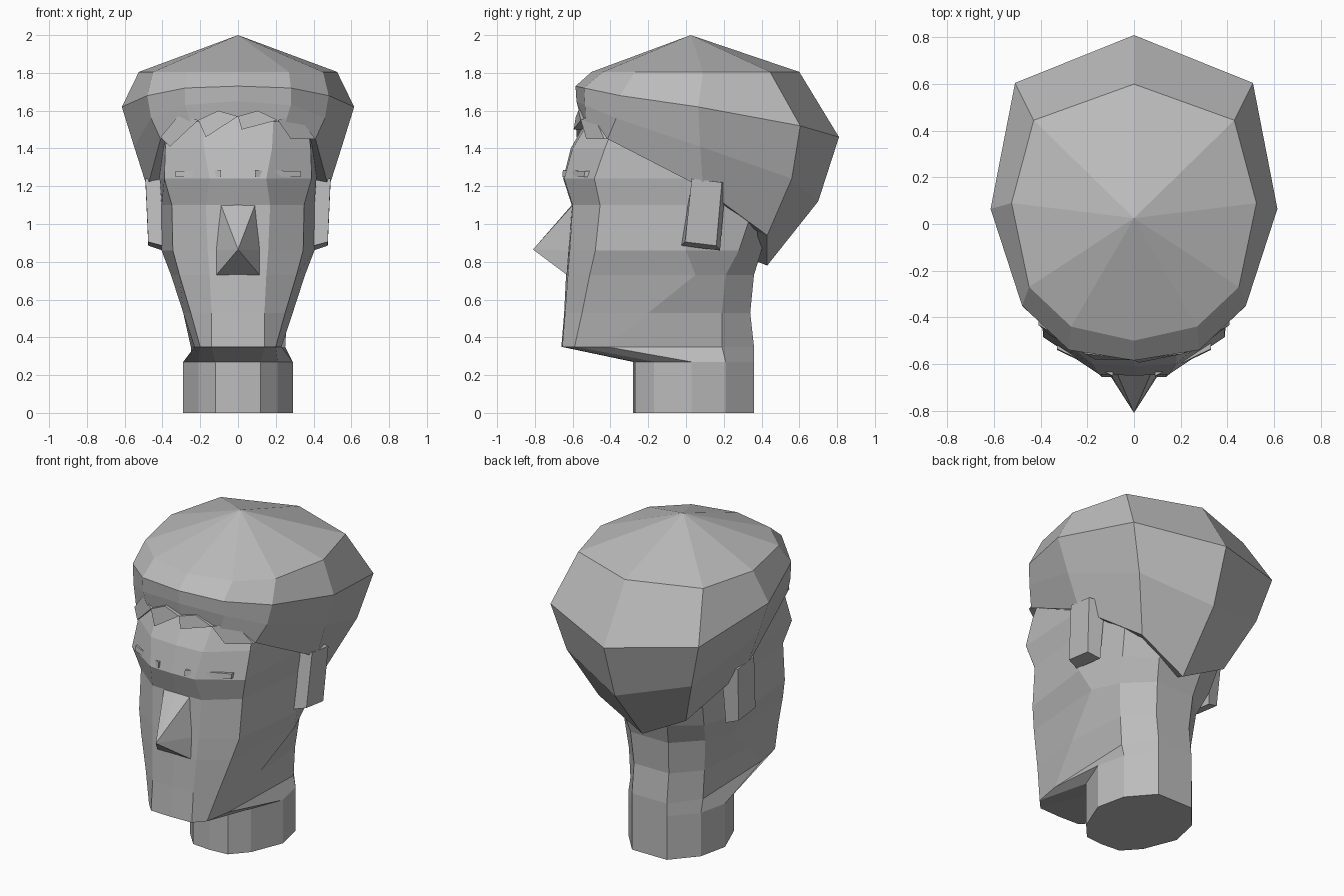
import bpy, bmesh
from mathutils import Vector

grey = bpy.data.materials.new("plain_grey")
grey.diffuse_color = (0.5, 0.5, 0.5, 1)


def make(name, verts, faces):
    bm = bmesh.new()
    vs = [bm.verts.new(v) for v in verts]
    for f in faces:
        bm.faces.new([vs[i] for i in f])
    bmesh.ops.recalc_face_normals(bm, faces=bm.faces)
    me = bpy.data.meshes.new(name)
    bm.to_mesh(me)
    bm.free()
    me.materials.append(grey)
    ob = bpy.data.objects.new(name, me)
    bpy.context.collection.objects.link(ob)
    return ob


def full_ring(half):
    """Mirror a half ring (front to back) into a closed ring."""
    return half + [(-x, y, z) for x, y, z in reversed(half) if x > 0]


def loft(rings):
    n = len(rings[0])
    verts = [v for r in rings for v in r]
    faces = [(k*n + i, k*n + (i+1) % n, (k+1)*n + (i+1) % n, (k+1)*n + i)
             for k in range(len(rings) - 1) for i in range(n)]
    return verts, faces, n


# Neck, jaw, face and skull: one loft of half sections, front to back
sections = [
    (0.00, [(0, -.28), (.12, -.27), (.21, -.17), (.29, .03), (.25, .21), (.12, .36)]),
    (0.27, [(0, -.28), (.12, -.27), (.21, -.17), (.29, .03), (.25, .21), (.12, .36)]),
    (0.35, [(0, -.66), (.14, -.655), (.20, -.59), (.23, -.42), (.25, .19), (.12, .36)]),
    (0.53, [(0, -.645), (.14, -.64), (.25, -.55), (.29, -.20), (.26, .19), (.12, .34)]),
    (0.73, [(0, -.635), (.15, -.625), (.31, -.51), (.355, .05), (.28, .21), (.13, .36)]),
    (0.86, [(0, -.625), (.16, -.615), (.345, -.48), (.405, .0), (.32, .28), (.15, .40)]),
    (1.10, [(0, -.605), (.17, -.60), (.35, -.455), (.405, .0), (.36, .36), (.18, .46)]),
    (1.24, [(0, -.65), (.15, -.645), (.39, -.485), (.415, .0), (.37, .37), (.18, .50)]),
    (1.40, [(0, -.61), (.18, -.60), (.385, -.43), (.41, .0), (.37, .37), (.18, .52)]),
    (1.60, [(0, -.50), (.19, -.48), (.36, -.35), (.40, .0), (.36, .37), (.18, .50)]),
]
v, f, n = loft([full_ring([(x, y, z) for x, y in h]) for z, h in sections])
f += [tuple(range(n)), tuple(range(len(v) - n, len(v)))]
make("head_and_neck", v, f)

# Hair cap: peak, crown, brim, lower brim and hem, with a lip turned inward
crown = [(0, -.50, 1.805), (.27, -.44, 1.805), (.45, -.27, 1.805),
         (.525, .09, 1.805), (.43, .445, 1.805), (0, .60, 1.805)]
brim = [(0, -.585, 1.73), (.28, -.54, 1.72), (.48, -.35, 1.68),
        (.615, .065, 1.62), (.51, .605, 1.52), (0, .81, 1.46)]
lower = [(0, -.58, 1.65), (.28, -.535, 1.63), (.46, -.37, 1.56),
         (.55, .075, 1.41), (.43, .56, 1.24), (0, .70, 1.12)]
hem = [(0, -.56, 1.57), (.25, -.53, 1.535), (.41, -.415, 1.45),
       (.48, .09, 1.19), (.30, .43, .94), (0, .43, .78)]
lip = [(x * .85, y * .88, z + .02) for x, y, z in hem]


# Back centre point is on the mirror line, so every ring has ten corners
v, f, n = loft([full_ring(r) for r in (crown, brim, lower, hem, lip)])
v.append((0, .025, 2.0))
f += [(i, (i + 1) % n, len(v) - 1) for i in range(n)]
make("hair_cap", v, f)


# Uneven fringe tufts under the front hem
def face_y(x):
    a = abs(x)
    return -.575 + .1 * a if a < .2 else -.555 + .62 * (a - .2)


tufts = [((-.41, 1.46), (-.36, 1.41), (-.21, 1.55)),
         ((-.21, 1.55), (-.17, 1.46), (0, 1.57)),
         ((0, 1.57), (.02, 1.50), (.21, 1.55)),
         ((.21, 1.55), (.28, 1.45), (.41, 1.45))]
for k, (a, b, c) in enumerate(tufts):
    front = []
    for j, (x, z) in enumerate((a, b, c)):
        front.append((x, face_y(x) - (.022 if j == 1 else .008), z))
    top = ((a[0] + c[0]) / 2, face_y((a[0] + c[0]) / 2) - .005, max(a[1], c[1]) + .03)
    pts = front + [top]
    pts += [(x, y + .05, z) for x, y, z in pts]
    make(f"fringe_tuft_{k + 1}", pts,
         [(0, 1, 2, 3), (4, 5, 6, 7), (0, 1, 5, 4), (1, 2, 6, 5), (2, 3, 7, 6), (3, 0, 4, 7)])

# Nose wedge
make("nose", [(0, -.605, 1.10), (-.09, -.60, 1.10), (.09, -.60, 1.10),
              (-.115, -.62, .86), (.115, -.62, .86), (0, -.81, .865),
              (-.115, -.63, .73), (.115, -.63, .73)],
     [(0, 1, 5), (1, 3, 5), (0, 5, 2), (2, 5, 4), (3, 6, 5), (4, 5, 7), (5, 6, 7),
      (0, 2, 4, 7, 6, 3, 1)])

BOX = [(0, 1, 2, 3), (4, 5, 6, 7), (0, 1, 5, 4), (1, 2, 6, 5), (2, 3, 7, 6), (3, 0, 4, 7)]
for side, s in (("left", -1), ("right", 1)):
    # Ear slabs
    ear = [(.49, .03, 1.24), (.49, .19, 1.22), (.475, .16, .885), (.475, -.005, .905),
           (.39, .03, 1.24), (.39, .21, 1.22), (.40, .18, .86), (.40, -.025, .885)]
    make(f"{side}_ear", [(s * x, y, z) for x, y, z in ear], BOX)
    # Thin eyelid bars following the brow
    lid = [(.09, -.652, 1.285), (.33, -.535, 1.28), (.33, -.54, 1.25), (.09, -.655, 1.25)]
    lid += [(x, y + .06, z) for x, y, z in lid]
    make(f"{side}_eyelid", [(s * x, y, z) for x, y, z in lid], BOX)
